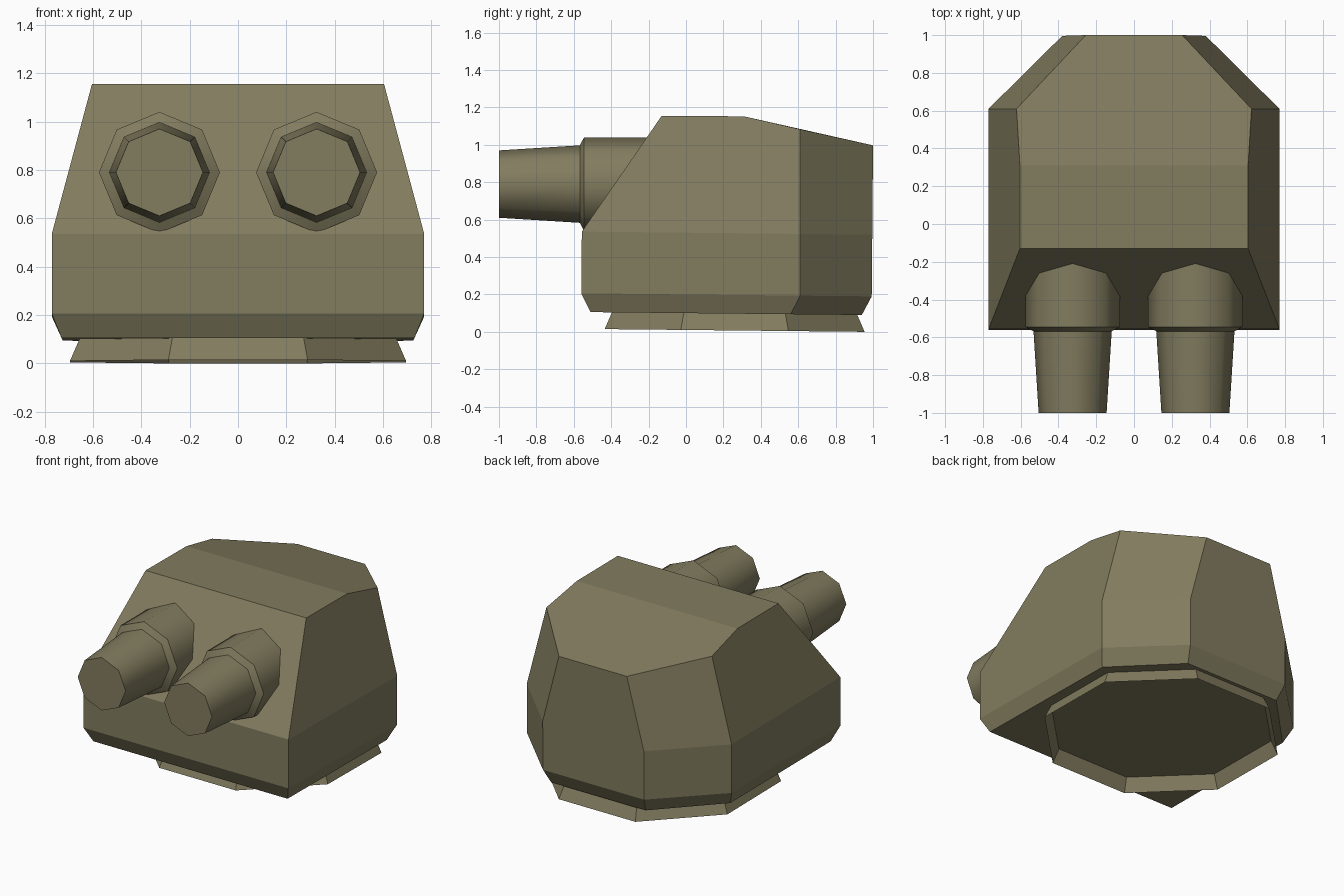
import bpy, bmesh, math

if "Cube" in bpy.data.objects:
    bpy.data.objects.remove(bpy.data.objects["Cube"], do_unlink=True)

# Single flat paint colour
olive = bpy.data.materials.new("olive_paint")
olive.use_nodes = True
olive.diffuse_color = (0.223, 0.202, 0.114, 1)
olive.node_tree.nodes["Principled BSDF"].inputs["Base Color"].default_value = (0.223, 0.202, 0.114, 1)


def tilt(y, z):
    """Lower levels sink slightly towards the rear."""
    return z - 0.0105 * y


def finish(name, bm, smooth=None):
    bmesh.ops.recalc_face_normals(bm, faces=bm.faces)
    mesh = bpy.data.meshes.new(name)
    bm.to_mesh(mesh)
    bm.free()
    mesh.materials.append(olive)
    obj = bpy.data.objects.new(name, mesh)
    bpy.context.collection.objects.link(obj)
    if smooth:
        bpy.ops.object.select_all(action='DESELECT')
        obj.select_set(True)
        bpy.context.view_layer.objects.active = obj
        bpy.ops.object.shade_smooth_by_angle(angle=math.radians(smooth))
    return obj


def bridge(bm, a, b):
    n = len(a)
    for i in range(n):
        j = (i + 1) % n
        bm.faces.new((a[i], a[j], b[j], b[i]))


# Turret shell: hexagonal rings (front corner, side corner, rear corner), mirrored in x
def mirrored_ring(bm, half):
    right = [bm.verts.new(p) for p in half]
    left = [bm.verts.new((-x, y, z)) for x, y, z in reversed(half)]
    return right + left


bm = bmesh.new()
levels = [
    (0.10, [(0.73, -0.51), (0.725, 0.56), (0.355, 0.94)]),
    (0.20, [(0.77, -0.56), (0.77, 0.61), (0.38, 0.993)]),
    (0.53, [(0.77, -0.557), (0.77, 0.61), (0.38, 0.996)]),
]
rings = [mirrored_ring(bm, [(x, y, tilt(y, z)) for x, y in pts]) for z, pts in levels]
bm.faces.new(rings[0])
for lower, upper in zip(rings, rings[1:]):
    bridge(bm, lower, upper)

# Roof: flat front panel and sloping rear panel
roof = mirrored_ring(bm, [(0.604, -0.13, 1.155), (0.604, 0.31, 1.152),
                          (0.622, 0.61, 1.083), (0.255, 1.0, 0.997)])
top = rings[-1]
fr, sr, rr, rl, sl, fl = top
bm.faces.new((roof[0], roof[1], roof[6], roof[7]))
bm.faces.new(roof[1:7])
bm.faces.new((fr, sr, roof[2], roof[1], roof[0]))
bm.faces.new((fl, roof[7], roof[6], roof[5], sl))
bm.faces.new((sr, rr, roof[3], roof[2]))
bm.faces.new((sl, roof[5], roof[4], rl))
bm.faces.new((rr, rl, roof[4], roof[3]))
bm.faces.new((fl, fr, roof[0], roof[7]))
finish("turret_shell", bm)

# Flared octagonal base collar, open underneath
bm = bmesh.new()
collar = []
for apothem, z in ((0.695, 0.01), (0.655, 0.102)):
    r = apothem / math.cos(math.pi / 8)
    ring = []
    for i in range(8):
        a = math.pi / 8 + i * math.pi / 4
        y = 0.26 + r * math.sin(a)
        ring.append(bm.verts.new((r * math.cos(a), y, tilt(y, z))))
    collar.append(ring)
bridge(bm, *collar)
finish("base_collar", bm)


# Twin guns: octagonal sleeve, step and tapered barrel turned from one profile
def gun(name, cx, cz=0.79):
    bm = bmesh.new()
    prev = None
    for r, y in ((0.25, -0.10), (0.25, -0.545), (0.207, -0.568), (0.18, -1.0)):
        ring = [bm.verts.new((cx + r * math.sin(i * math.pi / 4), y,
                              cz + r * math.cos(i * math.pi / 4))) for i in range(8)]
        if prev:
            bridge(bm, prev, ring)
        else:
            bm.faces.new(ring)
        prev = ring
    bm.faces.new(prev)
    return finish(name, bm, 50)


for side, s in (("left", 1), ("right", -1)):
    gun(side + "_gun_barrel", s * 0.325)
